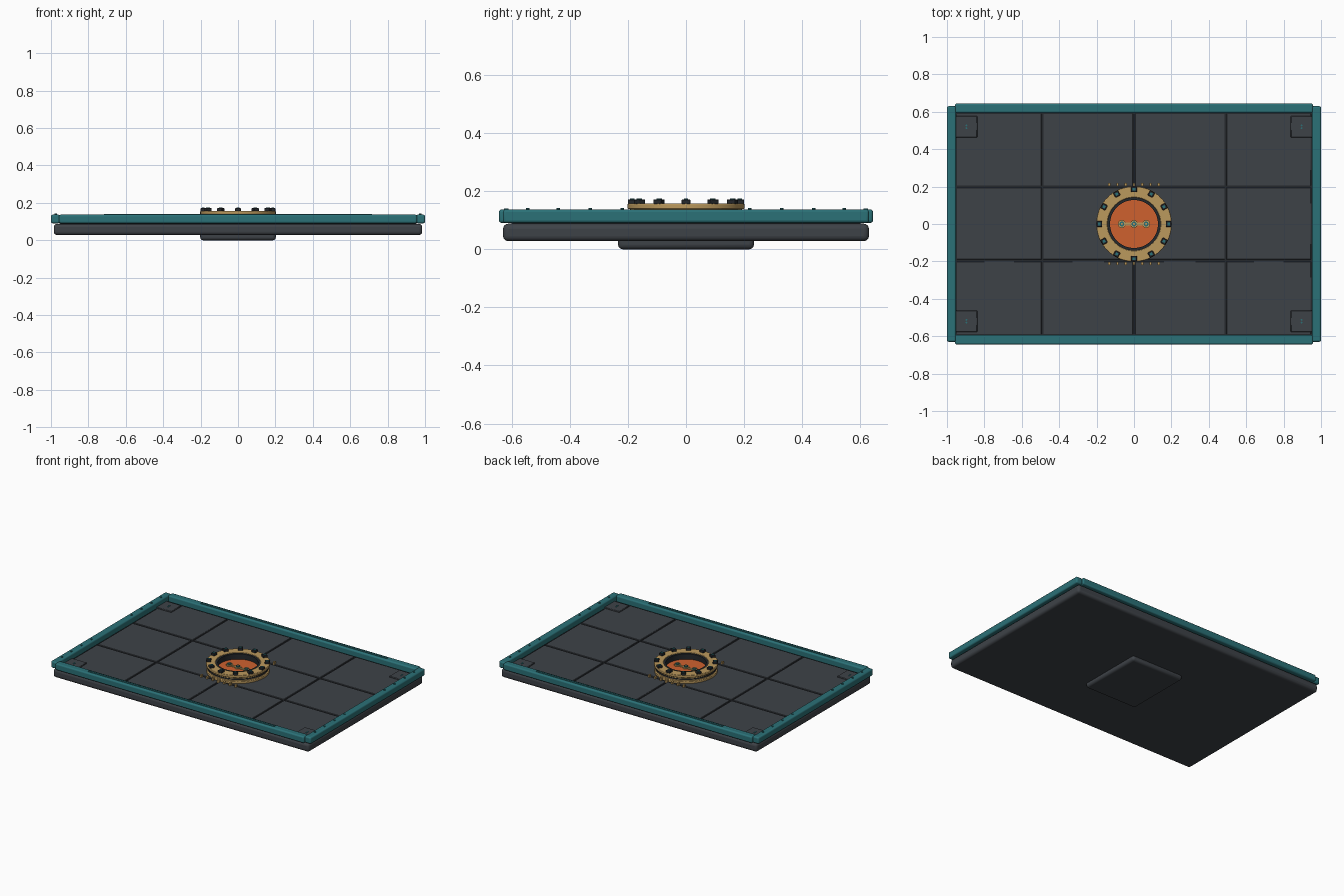
import bpy, bmesh, math
from mathutils import Matrix

cube = bpy.data.objects.get("Cube")
if cube:
    bpy.data.objects.remove(cube, do_unlink=True)


def material(name, rgb):
    m = bpy.data.materials.new(name)
    m.use_nodes = True
    m.diffuse_color = (*rgb, 1)
    m.node_tree.nodes["Principled BSDF"].inputs["Base Color"].default_value = (*rgb, 1)
    return m


CHARCOAL = material("charcoal", (0.048, 0.055, 0.064))
BLACK = material("near_black", (0.018, 0.021, 0.025))
TEAL = material("teal", (0.024, 0.165, 0.185))
BRASS = material("brass", (0.50, 0.32, 0.11))
ORANGE = material("orange", (0.62, 0.12, 0.028))


def finish(name, bm, mat, bevel=0, segments=2):
    mesh = bpy.data.meshes.new(name)
    bmesh.ops.recalc_face_normals(bm, faces=bm.faces)
    bm.to_mesh(mesh)
    bm.free()
    mesh.materials.append(mat)
    ob = bpy.data.objects.new(name, mesh)
    bpy.context.collection.objects.link(ob)
    if bevel:
        mod = ob.modifiers.new("rounded_edges", "BEVEL")
        mod.width, mod.segments = bevel, segments
    bpy.ops.object.select_all(action="DESELECT")
    ob.select_set(True)
    bpy.context.view_layer.objects.active = ob
    bpy.ops.object.shade_smooth_by_angle(angle=math.radians(35))
    return ob


def box(name, x, y, z, mat, bevel=0, segments=2, turn=0):
    """Box from (low, high) ranges, turned about the vertical axis."""
    bm = bmesh.new()
    pairs = (x, y, z)
    centre = [(a + b) / 2 for a, b in pairs]
    size = [b - a for a, b in pairs]
    bmesh.ops.create_cube(bm, size=1, matrix=Matrix.Translation(centre)
                          @ Matrix.Rotation(turn, 4, "Z") @ Matrix.Diagonal((*size, 1)))
    return finish(name, bm, mat, bevel, segments)


def disc(name, x, y, radius, z, mat, sides=16, bevel=0):
    bm = bmesh.new()
    bmesh.ops.create_cone(bm, cap_ends=True, segments=sides, radius1=radius, radius2=radius,
                          depth=z[1] - z[0], matrix=Matrix.Translation((x, y, sum(z) / 2)))
    return finish(name, bm, mat, bevel)


def ring(name, inner, outer, z, mat, bevel=0, sides=64):
    """Square-section ring swept around the vertical axis."""
    bm = bmesh.new()
    corners = [(inner, z[0]), (outer, z[0]), (outer, z[1]), (inner, z[1])]
    loops = []
    for i in range(sides):
        a = math.tau * i / sides
        loops.append([bm.verts.new((r * math.cos(a), r * math.sin(a), h)) for r, h in corners])
    for i in range(sides):
        p, q = loops[i], loops[(i + 1) % sides]
        for j in range(4):
            k = (j + 1) % 4
            bm.faces.new((p[j], q[j], q[k], p[k]))
    return finish(name, bm, mat, bevel)


def around(centre, half):
    return (centre - half, centre + half)


# Base slab, underside pad and dark bed beneath the panels
box("base_slab", (-0.985, 0.985), (-0.63, 0.63), (0.028, 0.088), CHARCOAL, 0.018, 4)
box("underside_pad", (-0.202, 0.202), (-0.234, 0.234), (0, 0.05), CHARCOAL, 0.016, 3)
box("deck_bed", (-0.955, 0.955), (-0.6, 0.6), (0.07, 0.093), BLACK)

# Deck panels, four by three, with narrow seams
xs = [-0.952, -0.49, 0, 0.49, 0.952]
ys = [-0.594, -0.195, 0.2, 0.594]
for i in range(4):
    for j in range(3):
        box("deck_panel", (xs[i] + 0.005, xs[i + 1] - 0.005), (ys[j] + 0.005, ys[j + 1] - 0.005),
            (0.08, 0.099), CHARCOAL, 0.002, 1)

# Rails, with strips on the long ones and rivets on the short ones
for s in (-1, 1):
    box("long_rail", (-0.957, 0.957), around(s * 0.619, 0.025), (0.091, 0.137), TEAL, 0.009, 3)
    box("rail_strip", (-0.717, 0.717), around(s * 0.619, 0.007), (0.134, 0.141), TEAL)
    box("end_rail", around(s * 0.976, 0.024), (-0.63, 0.63), (0.091, 0.137), TEAL, 0.009, 3)
    for y in (0.22, 0.33, 0.44, 0.545):
        for t in (-1, 1):
            disc("rail_rivet", s * 0.974, t * y, 0.006, (0.134, 0.142), TEAL, 8)

# Corner plates with studs
for s in (-1, 1):
    for t in (-1, 1):
        box("corner_plate", around(s * 0.896, 0.058), around(t * 0.52, 0.057),
            (0.09, 0.106), CHARCOAL, 0.003, 1)
        for d in (-0.007, 0.007):
            disc("corner_stud", s * 0.896, t * 0.52 + d, 0.005, (0.104, 0.109), TEAL, 8)

# Central port: stacked collar, lining and recessed disc
ring("lower_flange", 0.145, 0.2, (0.095, 0.115), BRASS, 0.003)
ring("collar_band", 0.145, 0.192, (0.113, 0.14), BRASS)
ring("collar_groove", 0.14, 0.195, (0.122, 0.13), BLACK)
ring("upper_flange", 0.142, 0.202, (0.139, 0.157), BRASS, 0.003)
ring("port_lining", 0.128, 0.144, (0.095, 0.153), BLACK)
disc("port_disc", 0, 0, 0.132, (0.095, 0.116), ORANGE, 64)

# Bolt blocks around the collar
for i in range(12):
    a = math.tau * i / 12
    x, y = 0.185 * math.cos(a), 0.185 * math.sin(a)
    box("bolt_block", around(x, 0.015), around(y, 0.015), (0.155, 0.172), BLACK, 0.003, 2, a)
    box("bolt_cap", around(x, 0.007), around(y, 0.007), (0.171, 0.175), TEAL, 0, 1, a)

# Small brass teeth beside the collar
for s in (-1, 1):
    for i in range(-3, 4):
        box("collar_tooth", around(i * 0.044, 0.006), around(s * 0.211, 0.009), (0.095, 0.115), BRASS)

# Linkage on the disc
box("link_bar", (-0.075, 0.075), around(0, 0.009), (0.115, 0.122), BRASS, 0.002, 1)
for x in (-0.065, 0, 0.065):
    disc("link_washer", x, 0, 0.021, (0.115, 0.125), BRASS, 24)
    disc("link_pin", x, 0, 0.013, (0.124, 0.132), TEAL, 16)
    disc("link_pin_head", x, 0, 0.006, (0.131, 0.135), BRASS, 12)
